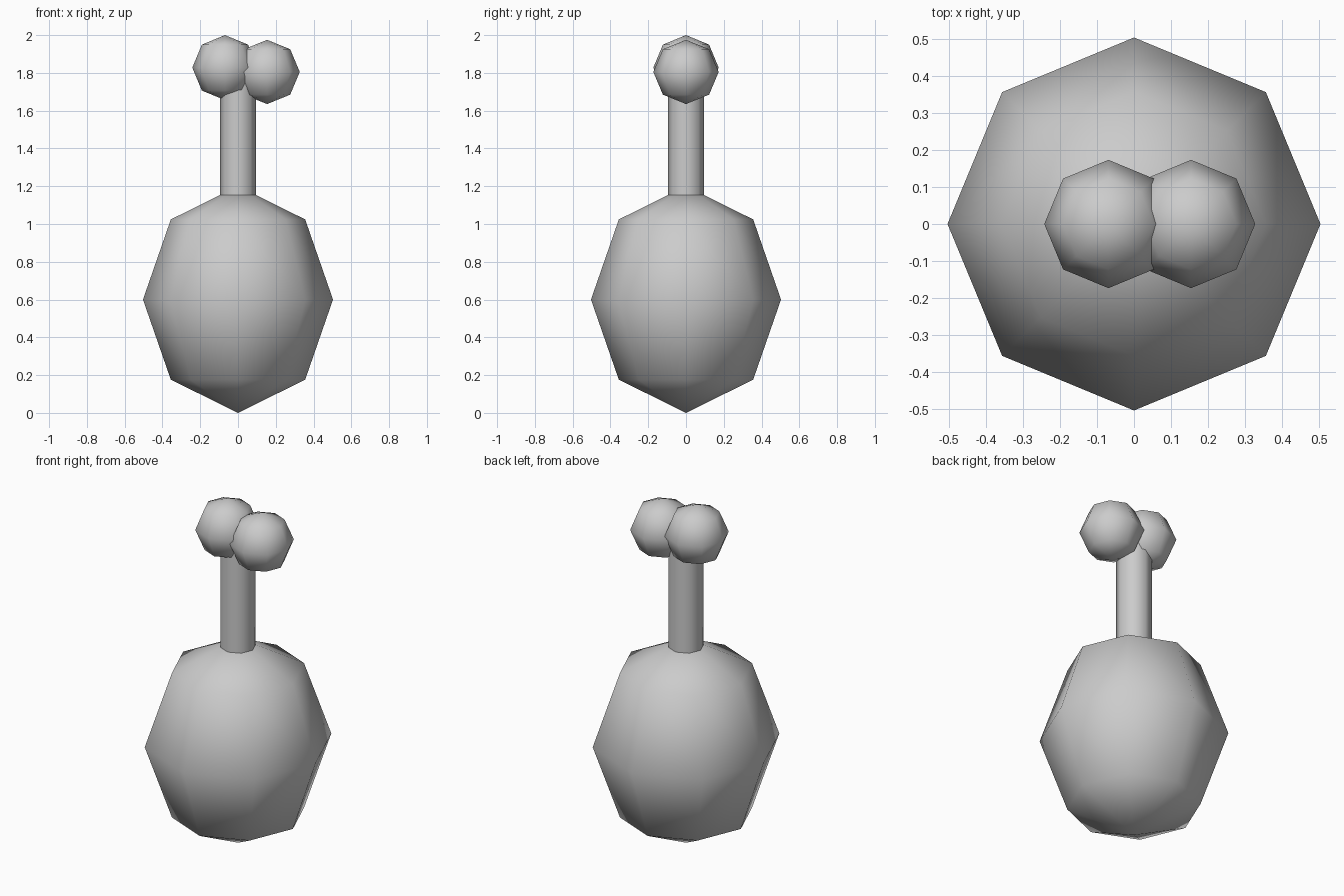
import bpy
import math

if "Cube" in bpy.data.objects:
    bpy.data.objects.remove(bpy.data.objects["Cube"])


def finish(name):
    obj = bpy.context.object
    obj.name = name
    bpy.ops.object.transform_apply(location=False, rotation=False, scale=True)
    bpy.ops.object.shade_smooth_by_angle(angle=math.radians(60))
    return obj


def ball(name, location, radii):
    # Low-poly smooth ball: 8 sides, 4 rings
    bpy.ops.mesh.primitive_uv_sphere_add(segments=8, ring_count=4, radius=1, location=location)
    bpy.context.object.scale = radii
    return finish(name)


# Egg-shaped body
ball("body", (0, 0, 0.6), (0.503, 0.503, 0.6))

# Neck, sunk into the body and the upper ball
bpy.ops.mesh.primitive_cylinder_add(vertices=8, radius=0.095, depth=0.75, location=(0, 0, 1.42))
finish("neck")

# Head and the slightly lower ball beside it
ball("head", (-0.069, 0, 1.828), (0.173, 0.173, 0.172))
ball("snout", (0.154, 0, 1.805), (0.173, 0.173, 0.17))
